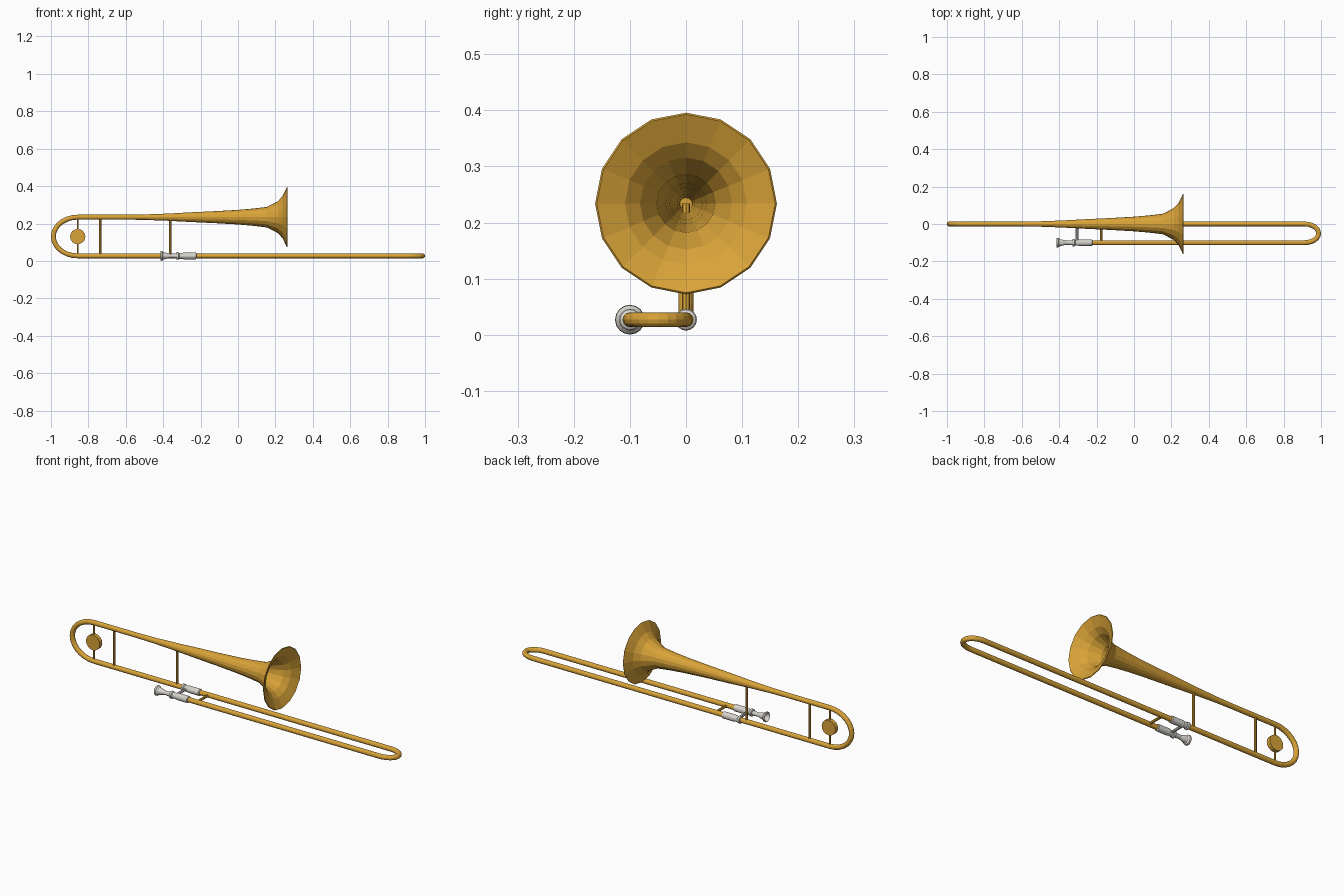
import bpy, bmesh
from math import sin, cos, pi
from mathutils import Vector

if "Cube" in bpy.data.objects:
    bpy.data.objects.remove(bpy.data.objects["Cube"])


def material(name, rgb):
    m = bpy.data.materials.new(name)
    m.diffuse_color = (*rgb, 1)
    m.use_nodes = True
    m.node_tree.nodes["Principled BSDF"].inputs["Base Color"].default_value = m.diffuse_color
    return m


BRASS = material("brass", (0.70, 0.37, 0.04))
SILVER = material("silver", (0.68, 0.66, 0.61))
LOW, HIGH, SIDE = 0.027, 0.234, -0.1     # tube heights and slide offset
R = 0.013


def skin(name, rings, mat, caps=True):
    """Bridge a list of vertex rings into one flat-shaded object."""
    bm = bmesh.new()
    loops = [[bm.verts.new(p) for p in ring] for ring in rings]
    n = len(loops[0])
    for a, b in zip(loops, loops[1:]):
        for i in range(n):
            j = (i + 1) % n
            bm.faces.new((a[i], a[j], b[j], b[i]))
    if caps:
        bm.faces.new(loops[0])
        bm.faces.new(loops[-1])
    bmesh.ops.recalc_face_normals(bm, faces=bm.faces)
    me = bpy.data.meshes.new(name)
    bm.to_mesh(me)
    bm.free()
    me.materials.append(mat)
    ob = bpy.data.objects.new(name, me)
    bpy.context.collection.objects.link(ob)
    return ob


def sweep(name, path, normal, radius, mat, n=12):
    """Round tube along a planar path; normal is the plane's normal."""
    pts, nor, rings = [Vector(p) for p in path], Vector(normal), []
    for i, p in enumerate(pts):
        t = (pts[min(i + 1, len(pts) - 1)] - pts[max(i - 1, 0)]).normalized()
        side = t.cross(nor)
        rings.append([p + radius * (side * cos(2 * pi * k / n) + nor * sin(2 * pi * k / n))
                      for k in range(n)])
    return skin(name, rings, mat)


def revolve(name, profile, y, z, mat, n=16, caps=True):
    """Turn an (x, radius) profile about an axis parallel to x."""
    return skin(name, [[(x, y + r * cos(2 * pi * k / n), z + r * sin(2 * pi * k / n))
                        for k in range(n)] for x, r in profile], mat, caps)


# Bell with inner wall
outer = [(-0.60, R), (-0.50, 0.0145), (-0.38, 0.019), (-0.25, 0.026), (-0.12, 0.032),
         (0.0, 0.039), (0.08, 0.046), (0.155, 0.055), (0.213, 0.085), (0.238, 0.112),
         (0.262, 0.162)]
inner = [(x + 0.003, r - 0.003) for x, r in reversed(outer)]
revolve("bell", outer + inner, 0, HIGH, BRASS)

# Rear tuning bow with both straight legs
mid, half = (LOW + HIGH) / 2, (HIGH - LOW) / 2
bow = [(-0.857 - 0.13 * sin(pi * i / 14), 0, mid + half * cos(pi * i / 14)) for i in range(15)]
sweep("tuning_bow", [(-0.60, 0, HIGH)] + bow + [(-0.22, 0, LOW)], (0, 1, 0), R, BRASS, 16)

# Hand slide, two long tubes joined by a bend
cy = SIDE / 2
bend = [(0.912 + 0.075 * sin(pi * i / 12), cy + 0.05 * cos(pi * i / 12), LOW) for i in range(13)]
sweep("hand_slide", [(-0.23, 0, LOW)] + bend + [(-0.23, SIDE, LOW)], (0, 0, 1), R, BRASS)

# Silver collars on both slide tubes
collar = [(-0.33, R), (-0.328, 0.0195), (-0.318, 0.0195), (-0.314, 0.0155),
          (-0.298, 0.0155), (-0.290, 0.018), (-0.225, 0.018), (-0.222, R)]
for label, y in (("bell_side", 0), ("mouth_side", SIDE)):
    revolve(label + "_collar", collar, y, LOW, SILVER)

# Mouthpiece with hollow cup
cup = [(-0.385, 0.004), (-0.400, 0.017), (-0.412, 0.021), (-0.415, 0.024), (-0.412, 0.0265),
       (-0.404, 0.0255), (-0.397, 0.019), (-0.380, 0.0155), (-0.365, 0.011), (-0.32, 0.0125)]
revolve("mouthpiece", cup, SIDE, LOW, SILVER)

# Vertical braces between the bell and the lower tube
for name, x, r in (("weight_brace", -0.857, 0.005), ("rear_brace", -0.737, 0.007),
                   ("front_brace", -0.362, 0.007)):
    sweep(name, [(x, 0, LOW), (x, 0, HIGH)], (0, 1, 0), r, BRASS, 8)

# Balance weight disc
sweep("balance_weight", [(-0.857, -0.011, mid), (-0.857, 0.011, mid)], (0, 0, 1), 0.041, BRASS, 16)

# Cross braces between the slide tubes
for name, x, m in (("grip_brace", -0.305, SILVER), ("slide_brace", -0.175, BRASS)):
    sweep(name, [(x, SIDE, LOW), (x, 0, LOW)], (0, 0, 1), 0.007, m, 8)
